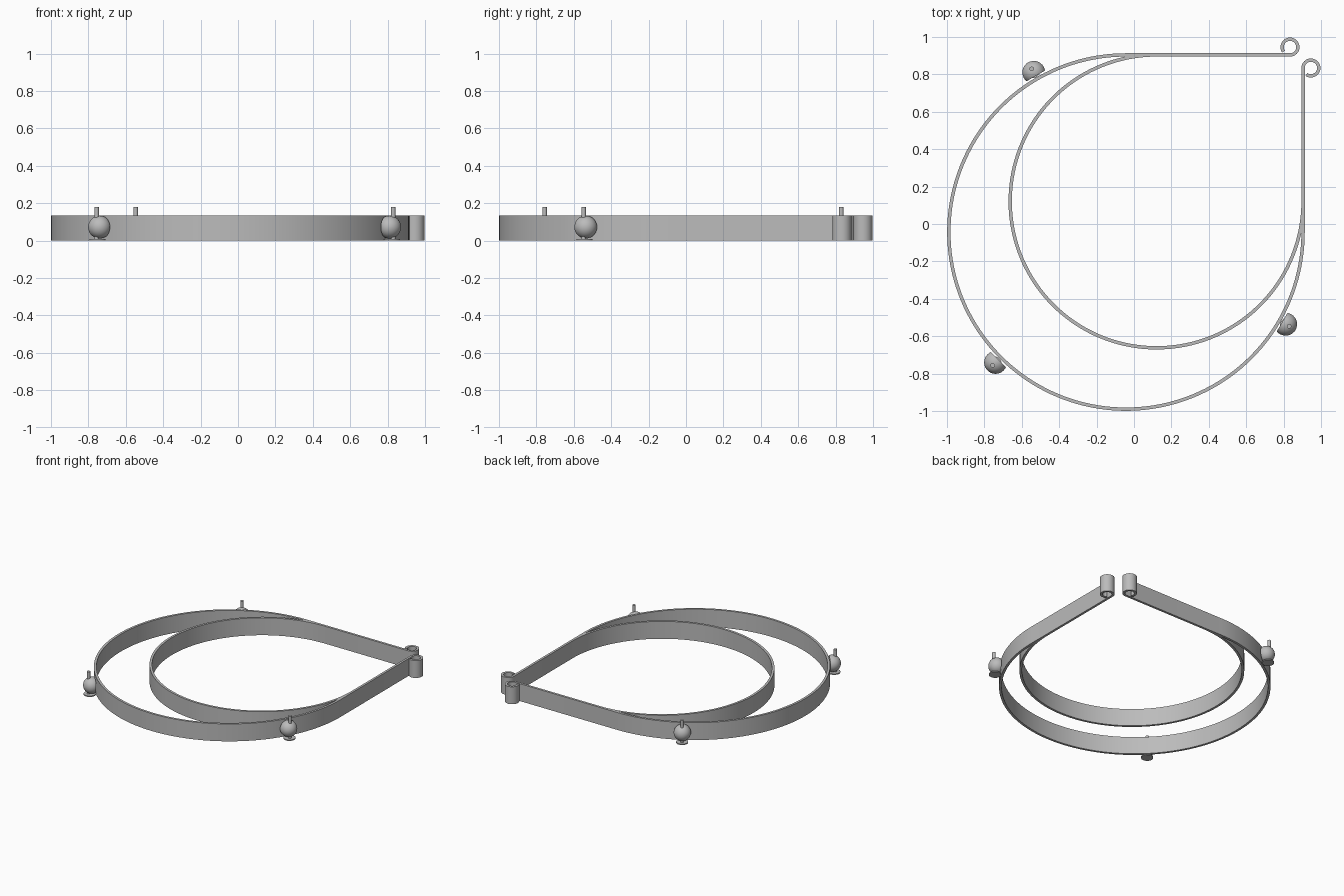
import bpy, bmesh
from math import radians, cos, sin
from mathutils import Vector, Matrix

cube = bpy.data.objects.get("Cube")
if cube:
    bpy.data.objects.remove(cube, do_unlink=True)

steel = bpy.data.materials.new("grey steel")
steel.use_nodes = True
colour = (0.5, 0.5, 0.5, 1)
steel.diffuse_color = colour
steel.node_tree.nodes["Principled BSDF"].inputs["Base Color"].default_value = colour

HEIGHT, THICK = 0.135, 0.018
LINE = 0.904              # centre line of both straight arms
CENTRE = -0.043           # x and y of the outer loop
OUTER_R = LINE - CENTRE


def finish(bm, name):
    bmesh.ops.recalc_face_normals(bm, faces=bm.faces)
    mesh = bpy.data.meshes.new(name)
    bm.to_mesh(mesh)
    bm.free()
    mesh.materials.append(steel)
    obj = bpy.data.objects.new(name, mesh)
    bpy.context.collection.objects.link(obj)
    bpy.ops.object.select_all(action='DESELECT')
    obj.select_set(True)
    bpy.context.view_layer.objects.active = obj
    bpy.ops.object.shade_smooth_by_angle(angle=radians(35))
    return obj


def arc(cx, cy, r, start, end, steps):
    angles = [radians(start + (end - start) * i / steps) for i in range(steps + 1)]
    return [Vector((cx + r * cos(a), cy + r * sin(a), 0)) for a in angles]


def strip(name, path):
    """Upright flat band following a path."""
    bm = bmesh.new()
    rows = []
    for i, p in enumerate(path):
        d = (path[min(i + 1, len(path) - 1)] - path[max(i - 1, 0)]).normalized()
        side = Vector((-d.y, d.x, 0)) * THICK / 2
        up = Vector((0, 0, HEIGHT))
        rows.append([bm.verts.new(v) for v in (p - side, p + side, p + side + up, p - side + up)])
    for a, b in zip(rows, rows[1:]):
        for k in range(4):
            j = (k + 1) % 4
            bm.faces.new((a[k], a[j], b[j], b[k]))
    bm.faces.new(rows[0])
    bm.faces.new(rows[-1])
    return finish(bm, name)


# Outer band: curl, arm, three-quarter loop, arm, curl
curl_r, curl_x = 0.042, 0.834
curl = arc(curl_x, LINE + curl_r, curl_r, 215, -90, 40)
mirrored = [Vector((p.y, p.x, 0)) for p in reversed(curl)]
strip("outer_band", curl + arc(CENTRE, CENTRE, OUTER_R, 90, 360, 120) + mirrored)

# Inner band: smaller loop tangent to the same arms
inner_c = 0.121
strip("inner_band", arc(inner_c, inner_c, LINE - inner_c, 90, 360, 110))


def cylinder(name, place, x, z0, z1, r, segments=24):
    bm = bmesh.new()
    bmesh.ops.create_cone(bm, cap_ends=True, segments=segments, radius1=r, radius2=r,
                          depth=z1 - z0, matrix=place @ Matrix.Translation((x, 0, (z0 + z1) / 2)))
    return finish(bm, name)


# Adjuster knobs spaced around the outer band
for label, angle in (("back", 120), ("front", 225), ("left", 330)):
    place = Matrix.Translation((CENTRE, CENTRE, 0)) @ Matrix.Rotation(radians(angle), 4, 'Z')
    # Ball with the side toward the band cut flat
    bm = bmesh.new()
    bmesh.ops.create_uvsphere(bm, u_segments=32, v_segments=20, radius=0.061,
                              matrix=Matrix.Translation((0.986, 0, 0.072)))
    cut = bmesh.ops.bisect_plane(bm, geom=bm.verts[:] + bm.edges[:] + bm.faces[:],
                                 plane_co=(0.964, 0, 0), plane_no=(-1, 0, 0), clear_outer=True)
    rim = [e for e in cut["geom_cut"] if isinstance(e, bmesh.types.BMEdge)]
    bmesh.ops.holes_fill(bm, edges=rim)
    bm.transform(place)
    finish(bm, label + "_knob")
    cylinder(label + "_pin", place, 1.008, 0.004, 0.18, 0.012, 16)
    cylinder(label + "_foot", place, 1.0, 0.0, 0.008, 0.043)
